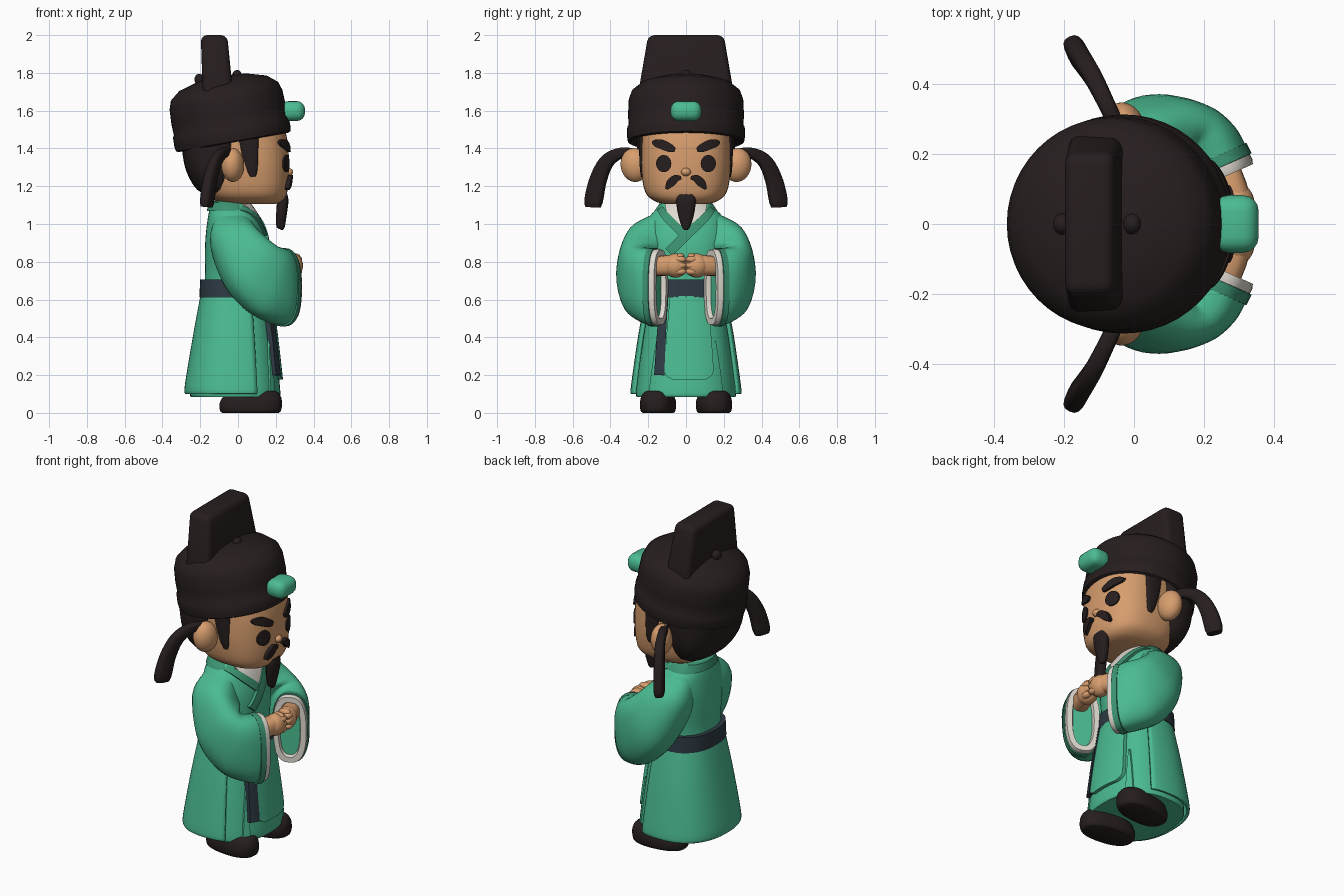
import bpy, bmesh, math
from mathutils import Vector, Matrix

if "Cube" in bpy.data.objects:
    bpy.data.objects.remove(bpy.data.objects["Cube"])


def material(name, rgb):
    m = bpy.data.materials.new(name)
    m.diffuse_color = (*rgb, 1)
    m.use_nodes = True
    m.node_tree.nodes["Principled BSDF"].inputs["Base Color"].default_value = m.diffuse_color
    return m


GREEN = material("robe green", (0.07, 0.50, 0.285))
TRIM = material("trim green", (0.045, 0.29, 0.165))
DARK = material("dark brown", (0.020, 0.013, 0.013))
SKIN = material("skin", (0.68, 0.34, 0.155))
WHITE = material("off white", (0.74, 0.70, 0.63))
SLATE = material("slate belt", (0.026, 0.042, 0.056))


def finish(name, bm, mat, angle=45):
    bmesh.ops.recalc_face_normals(bm, faces=bm.faces)
    me = bpy.data.meshes.new(name)
    bm.to_mesh(me)
    bm.free()
    me.materials.append(mat)
    ob = bpy.data.objects.new(name, me)
    bpy.context.collection.objects.link(ob)
    bpy.ops.object.select_all(action='DESELECT')
    ob.select_set(True)
    bpy.context.view_layer.objects.active = ob
    bpy.ops.object.shade_smooth_by_angle(angle=math.radians(angle))
    return ob


def skin_rings(name, rings, mat, closed=True, cap=True, angle=45):
    """Bridge a list of equal-length point rings."""
    bm = bmesh.new()
    vs = [[bm.verts.new(p) for p in r] for r in rings]
    n = len(rings[0])
    for a, b in zip(vs, vs[1:]):
        for i in range(n if closed else n - 1):
            j = (i + 1) % n
            bm.faces.new((a[i], a[j], b[j], b[i]))
    if cap:
        bm.faces.new(vs[0])
        bm.faces.new(vs[-1])
    return finish(name, bm, mat, angle)


def smooth(rows, k=4):
    """Catmull-Rom resampling of tuples."""
    out = []
    for i in range(len(rows) - 1):
        p0, p1, p2, p3 = rows[max(i - 1, 0)], rows[i], rows[i + 1], rows[min(i + 2, len(rows) - 1)]
        for s in range(k):
            t = s / k
            out.append(tuple(0.5 * (2 * b + (c - a) * t + (2 * a - 5 * b + 4 * c - d) * t * t
                                    + (3 * b - a - 3 * c + d) * t ** 3)
                             for a, b, c, d in zip(p0, p1, p2, p3)))
    return out + [tuple(rows[-1])]


def sup(t, p):
    c, s = math.cos(t), math.sin(t)
    return (math.copysign(abs(c) ** (2 / p), c), math.copysign(abs(s) ** (2 / p), s))


def stack(name, rows, mat, p=2.0, n=40, a0=0, a1=360, cap=True):
    """Loft of horizontal superellipses; rows are (z, centre x, half x, half y)."""
    full = a1 - a0 == 360
    angs = [math.radians(a0 + (a1 - a0) * i / (n if full else n - 1)) for i in range(n)]
    rings = [[Vector((cx + hx * sup(t, p)[0], hy * sup(t, p)[1], z)) for t in angs] for z, cx, hx, hy in rows]
    return skin_rings(name, rings, mat, full, cap and full)


def front_x(rows, p, y, z):
    """x of the front surface of a stack."""
    z = min(max(z, rows[0][0]), rows[-1][0])
    for a, b in zip(rows, rows[1:]):
        if z <= b[0]:
            f = (z - a[0]) / (b[0] - a[0])
            cx, hx, hy = (a[i] + (b[i] - a[i]) * f for i in (1, 2, 3))
            return cx + hx * max(0, 1 - min(1, abs(y / hy)) ** p) ** (1 / p)


def ribbon(name, rows, p, path, thick, mat):
    """Raised strip laid on the front of a stack; path is (y, z, half width)."""
    pts = smooth(path, 4)
    rings = []
    for i, (y, z, w) in enumerate(pts):
        a, b = pts[max(i - 1, 0)], pts[min(i + 1, len(pts) - 1)]
        t = Vector((b[0] - a[0], b[1] - a[1])).normalized()
        row = []
        for s, lift in [(-1, 0)] + [(k / 4, 1) for k in range(-4, 5)] + [(1, 0)]:
            yy, zz = y - t.y * w * s, z + t.x * w * s
            row.append(Vector((front_x(rows, p, yy, zz) + (thick if lift else -0.012), yy, zz)))
        rings.append(row)
    sink = lambda r: [v - Vector((thick + 0.012, 0, 0)) if 0 < i < 10 else v.copy() for i, v in enumerate(r)]
    return skin_rings(name, [sink(rings[0])] + rings + [sink(rings[-1])], mat, False, False, 40)


def sweep(name, pts, flat, mat, p=2.5):
    """Tube along (x, y, z, half width, half thickness); flat is the thickness direction."""
    pts = smooth(pts, 5)
    rings = []
    for i, q in enumerate(pts):
        t = (Vector(pts[min(i + 1, len(pts) - 1)][:3]) - Vector(pts[max(i - 1, 0)][:3])).normalized()
        u = t.cross(Vector(flat)).normalized()
        v = u.cross(t)
        rings.append([Vector(q[:3]) + u * q[3] * a + v * q[4] * b
                      for a, b in (sup(k * math.tau / 16, p) for k in range(16))])
    return skin_rings(name, rings, mat)


def ball(name, loc, scale, mat, rot=(0, 0, 0)):
    bm = bmesh.new()
    bmesh.ops.create_uvsphere(bm, u_segments=24, v_segments=14, radius=1)
    ob = finish(name, bm, mat)
    ob.location, ob.scale, ob.rotation_euler = loc, scale, rot
    return ob


def block(name, loc, top, bottom, h, lean, bevel, mat):
    """Rounded tapered box; top and bottom are (half x, half y)."""
    bm = bmesh.new()
    bmesh.ops.create_cube(bm, size=2)
    for v in bm.verts:
        hx, hy = top if v.co.z > 0 else bottom
        v.co = Vector((v.co.x * hx + lean * v.co.z, v.co.y * hy, v.co.z * h))
    bmesh.ops.bevel(bm, geom=bm.edges[:], offset=bevel, segments=4, profile=0.5, affect='EDGES')
    ob = finish(name, bm, mat)
    ob.location = loc
    return ob


# Robe body, skirt and belt
TORSO = smooth([(0.62, -0.01, 0.175, 0.20), (0.72, -0.01, 0.165, 0.195), (0.86, -0.01, 0.165, 0.215),
                (0.95, -0.015, 0.155, 0.22), (1.03, -0.025, 0.135, 0.20), (1.08, -0.035, 0.115, 0.155),
                (1.12, -0.045, 0.095, 0.12)])
stack("robe_torso", TORSO, GREEN, 2.3)
SKIRT = smooth([(0.085, -0.015, 0.235, 0.262), (0.13, -0.015, 0.238, 0.262), (0.40, -0.012, 0.205, 0.232),
                (0.63, -0.01, 0.172, 0.195)])
stack("robe_skirt", SKIRT, GREEN, 2.4)
# Back panel flares away from the skirt towards the hem
flare = [(z + 0.018, x, a + g, b + g) for z, x, a, b in SKIRT for g in [0.004 + 0.018 * (0.63 - z) / 0.54]]
panel = stack("skirt_back_panel", flare, GREEN, 2.4, a0=68, a1=292)
mod = panel.modifiers.new("thickness", 'SOLIDIFY')
mod.thickness, mod.offset = 0.016, 0
stack("belt", [(0.612, -0.01, 0.17, 0.19), (0.612, -0.01, 0.194, 0.22), (0.705, -0.01, 0.191, 0.215),
               (0.705, -0.01, 0.16, 0.18)], SLATE, 2.4)
ribbon("front_apron", SKIRT, 2.4, [(0.015, 0.62, 0.10), (0.015, 0.45, 0.115), (0.015, 0.25, 0.13),
                                   (0.015, 0.20, 0.122), (0.015, 0.178, 0.09)], 0.02, GREEN)
ribbon("belt_strap", SKIRT, 2.4, [(-0.115, 0.63, 0.022), (-0.13, 0.42, 0.024), (-0.142, 0.20, 0.027)], 0.026, SLATE)
for s in (1, -1):
    ribbon("hem_fold", SKIRT, 2.4, [(s * 0.18, 0.10, 0.018), (s * 0.168, 0.25, 0.011),
                                    (s * 0.155, 0.38, 0.003)], 0.008, GREEN)

# Crossed collar
ribbon("inner_collar", TORSO, 2.3, [(0, 1.12, 0.115), (0, 1.06, 0.10), (0, 1.0, 0.055), (0, 0.95, 0.01)], 0.010, WHITE)
ribbon("collar_under", TORSO, 2.3, [(-0.14, 1.085, 0.018), (-0.098, 1.03, 0.022), (0.0, 0.935, 0.024)], 0.013, TRIM)
ribbon("collar_over", TORSO, 2.3, [(0.14, 1.085, 0.018), (0.098, 1.03, 0.022), (0, 0.94, 0.026),
                                   (-0.09, 0.85, 0.026)], 0.018, TRIM)
stack("collar_back", [(1.07, -0.04, 0.125, 0.166), (1.115, -0.048, 0.108, 0.136), (1.122, -0.05, 0.09, 0.11)],
      TRIM, 2.2, a0=65, a1=295)
stack("neck_lining", [(1.06, -0.03, 0.10, 0.12), (1.10, -0.03, 0.098, 0.118), (1.135, -0.03, 0.088, 0.10)], WHITE)

# Head and hair
HEAD = smooth([(1.105, 0.075, 0.12, 0.11), (1.122, 0.06, 0.175, 0.168), (1.17, 0.045, 0.216, 0.216),
               (1.29, 0.03, 0.24, 0.238), (1.42, 0.03, 0.235, 0.238), (1.52, 0.02, 0.225, 0.235)])
stack("head", HEAD, SKIN, 2.6)
stack("hair_back", smooth([(1.155, -0.10, 0.05, 0.12), (1.18, -0.115, 0.10, 0.19), (1.27, -0.13, 0.14, 0.243),
                           (1.38, -0.13, 0.165, 0.258), (1.50, -0.13, 0.17, 0.26)]), DARK, 2.5)

# Face
ball("nose", (0.266, 0, 1.275), (0.026, 0.026, 0.022), SKIN)
sweep("chin_beard", [(0.235, 0, 1.155, 0.046, 0.026), (0.237, 0, 1.12, 0.052, 0.030), (0.23, 0, 1.05, 0.042, 0.028),
                     (0.225, 0, 0.985, 0.022, 0.022), (0.222, 0, 0.972, 0.010, 0.012)], (1, 0, 0), DARK)
for s in (1, -1):
    ribbon("eye", HEAD, 2.6, [(s * 0.118, 1.32 + 0.045 * math.sin(a), 0.002 + 0.038 * math.cos(a))
                              for a in (-1.57, -1.1, -0.5, 0, 0.5, 1.1, 1.57)], 0.008, DARK)
    ribbon("eyebrow", HEAD, 2.6, [(s * 0.058, 1.392, 0.012), (s * 0.085, 1.402, 0.022), (s * 0.13, 1.422, 0.025),
                                  (s * 0.165, 1.428, 0.018), (s * 0.178, 1.425, 0.008)], 0.014, DARK)
    ribbon("moustache", HEAD, 2.6, [(s * 0.025, 1.245, 0.008), (s * 0.055, 1.24, 0.020), (s * 0.083, 1.215, 0.022),
                                    (s * 0.105, 1.185, 0.007)], 0.022, DARK)
    ball("ear", (-0.028, s * 0.272, 1.312), (0.06, 0.075, 0.09), SKIN, (s * -0.15, 0, s * 0.25))
    sweep("sideburn", [(0.055, s * 0.232, 1.48, 0.055, 0.016), (0.062, s * 0.232, 1.38, 0.045, 0.016),
                       (0.075, s * 0.23, 1.29, 0.030, 0.014), (0.08, s * 0.227, 1.25, 0.015, 0.01)], (0, 1, 0), DARK)

# Hat: tilted round cap, tall board, studs, jade and drooping wings
tilt = Matrix.Translation((-0.024, 0, 1.432)) @ Matrix.Rotation(math.radians(-10), 4, 'Y')
profile = [(0.24, 0.05), (0.295, 0.0), (0.308, 0.006), (0.312, 0.03), (0.311, 0.08), (0.304, 0.092), (0.307, 0.15),
           (0.303, 0.23), (0.288, 0.275), (0.235, 0.318), (0.13, 0.348), (0.01, 0.358)]
skin_rings("hat_cap", [[tilt @ Vector((r * math.cos(a), r * math.sin(a), h))
                        for a in (math.tau * i / 48 for i in range(48))] for r, h in profile], DARK)
block("hat_board", (-0.115, 0, 1.82), (0.07, 0.20), (0.082, 0.262), 0.18, -0.012, 0.034, DARK)
ball("hat_stud_front", (-0.005, 0, 1.785), (0.026, 0.03, 0.03), DARK)
ball("hat_stud_back", (-0.205, 0, 1.765), (0.026, 0.03, 0.03), DARK)
block("hat_jade", (0.29, 0, 1.598), (0.065, 0.082), (0.065, 0.082), 0.053, 0, 0.045, GREEN)
for s in (1, -1):
    sweep("hat_wing", [(-0.035, s * 0.25, 1.37, 0.022, 0.022), (-0.075, s * 0.335, 1.378, 0.028, 0.024),
                       (-0.115, s * 0.415, 1.335, 0.038, 0.027), (-0.145, s * 0.463, 1.24, 0.046, 0.029),
                       (-0.162, s * 0.488, 1.13, 0.05, 0.030), (-0.166, s * 0.491, 1.09, 0.042, 0.024)],
          (0.9, s * 0.42, 0), DARK, 3)

# Wide sleeves: rows are centre, outer half axis, upper half axis
SLEEVE = smooth([(-0.03, 0.11, 0.995, 0, 0.06, 0.06, 0.10, 0, 0),
                 (-0.015, 0.19, 0.91, 0, 0.105, 0.065, 0.13, 0, 0.03),
                 (0.05, 0.25, 0.79, 0.03, 0.113, 0.02, 0.11, -0.02, 0.12),
                 (0.13, 0.262, 0.71, 0.07, 0.08, 0, 0.06, -0.02, 0.175),
                 (0.20, 0.217, 0.675, 0.085, 0.06, 0, 0.015, 0, 0.20),
                 (0.238, 0.165, 0.665, 0.09, 0.04, 0, 0, 0, 0.203)], 5)


def sleeve_ring(row, s, k=1.0, along=0.0):
    c, u, v = Vector(row[:3]), Vector(row[3:6]), Vector(row[6:9])
    c += Vector((0.41, -0.91, 0)) * along
    u, v = u - u.normalized() * (1 - k) * 0.15, v - v.normalized() * (1 - k) * 0.15
    pts = [c + u * a + v * b for a, b in (sup(math.tau * i / 32, 2.6) for i in range(32))]
    return [Vector((q.x, s * q.y, q.z)) for q in pts]


end = SLEEVE[-1]
for s in (1, -1):
    skin_rings("sleeve", [sleeve_ring(r, s) for r in SLEEVE], GREEN)
    band = [(0.9, -0.03), (1.025, -0.027), (1.035, 0.006), (0.9, 0.008)]
    skin_rings("sleeve_trim", [sleeve_ring(end, s, k, a) for k, a in band], TRIM)
    rim = [(0.9, 0.0), (0.99, 0.0), (1.0, 0.022), (0.97, 0.036), (0.76, 0.036), (0.72, 0.02), (0.72, 0.006)]
    skin_rings("sleeve_cuff", [sleeve_ring(end, s, k, a) for k, a in rim], WHITE, cap=False)
    skin_rings("sleeve_inside", [sleeve_ring(end, s, k, a) for k, a in [(0.85, 0.002), (0.85, 0.012)]], GREEN)

    # Clasped hands
    sweep("wrist", [(0.25, s * 0.17, 0.775, 0.05, 0.045), (0.27, s * 0.11, 0.78, 0.054, 0.05),
                    (0.285, s * 0.06, 0.782, 0.054, 0.05)], (1, 0, 0), SKIN)
    ball("fist", (0.288, s * 0.055, 0.78), (0.056, 0.064, 0.064), SKIN)
    for z in (0.748, 0.78, 0.812):
        ball("finger", (0.318, s * 0.03, z), (0.022, 0.032, 0.019), SKIN)
    ball("thumb", (0.295, s * 0.03, 0.828), (0.035, 0.022, 0.018), SKIN)

    # Shoes
    shoe = stack("shoe", smooth([(0, 0, 0.15, 0.08), (0.012, 0, 0.162, 0.09), (0.05, 0.002, 0.166, 0.094),
                                 (0.09, 0.01, 0.15, 0.084), (0.115, 0.025, 0.11, 0.06), (0.125, 0.03, 0.04, 0.02)], 3),
                 DARK, 2.4)
    shoe.location = (0.066, s * 0.148, 0)
    shoe.rotation_euler.z = s * 0.1
